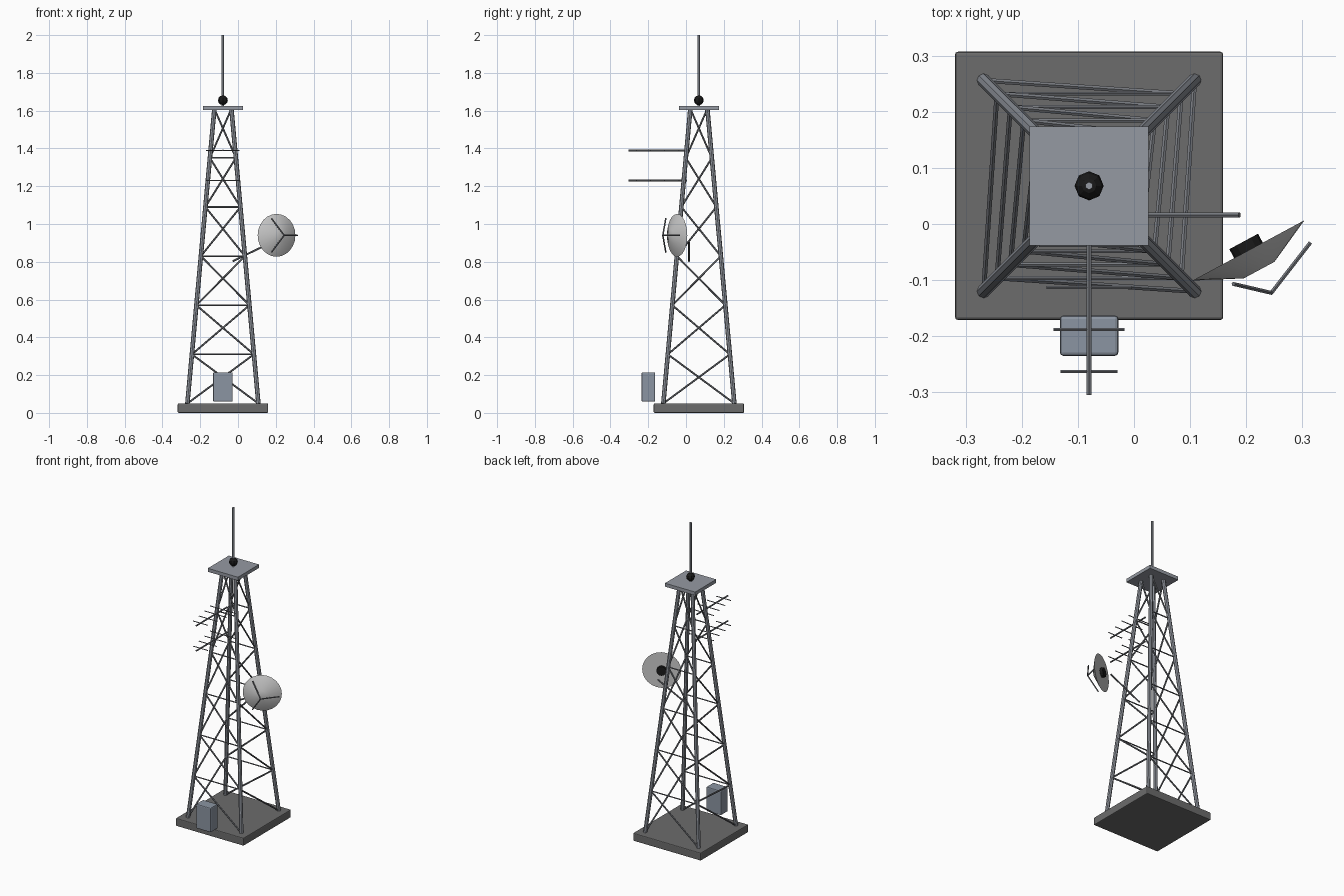
import bpy, bmesh, math
from mathutils import Matrix, Vector

if "Cube" in bpy.data.objects:
    bpy.data.objects.remove(bpy.data.objects["Cube"])

CX, CY = -0.08, 0.068


def material(name, rgb):
    m = bpy.data.materials.new(name)
    m.diffuse_color = (*rgb, 1)
    m.use_nodes = True
    m.node_tree.nodes["Principled BSDF"].inputs["Base Color"].default_value = m.diffuse_color
    return m


CONCRETE = material("concrete", (0.15, 0.15, 0.15))
STEEL = material("steel", (0.30, 0.32, 0.36))
DARK_STEEL = material("dark_steel", (0.18, 0.19, 0.21))
CABINET = material("cabinet_paint", (0.26, 0.30, 0.36))
PALE = material("pale_paint", (0.60, 0.60, 0.60))
BLACK = material("black", (0.01, 0.01, 0.01))


def make(name, bm, mat):
    mesh = bpy.data.meshes.new(name)
    bm.to_mesh(mesh)
    bm.free()
    mesh.materials.append(mat)
    ob = bpy.data.objects.new(name, mesh)
    bpy.context.collection.objects.link(ob)
    return ob


def box(name, centre, size, mat, bevel=0):
    bm = bmesh.new()
    bmesh.ops.create_cube(bm, size=1, matrix=Matrix.Translation(centre) @ Matrix.Diagonal((*size, 1)))
    ob = make(name, bm, mat)
    if bevel:
        mod = ob.modifiers.new("bevel", 'BEVEL')
        mod.width = bevel
        mod.segments = 2
    return ob


def add_rod(bm, a, b, r, sides=6):
    a, b = Vector(a), Vector(b)
    d = b - a
    rot = d.to_track_quat('Z', 'Y').to_matrix().to_4x4()
    bmesh.ops.create_cone(bm, cap_ends=True, segments=sides, radius1=r, radius2=r,
                          depth=d.length, matrix=Matrix.Translation((a + b) / 2) @ rot)


def rods(name, pairs, r, mat, sides=6):
    bm = bmesh.new()
    for a, b in pairs:
        add_rod(bm, a, b, r, sides)
    return make(name, bm, mat)


# Foundation and top platform
box("foundation", (CX, CY, 0.025), (0.478, 0.478, 0.05), CONCRETE, 0.005)
box("top_platform", (CX, CY, 1.614), (0.212, 0.212, 0.022), STEEL)

# Tapered legs; corners run clockwise seen from above
CORNERS = [(-1, -1), (-1, 1), (1, 1), (1, -1)]
Z0, Z1, PANELS = 0.05, 1.61, 6


def corner(i, z):
    h = 0.188 - 0.143 * (z - Z0) / (Z1 - Z0)
    sx, sy = CORNERS[i % 4]
    return (CX + sx * h, CY + sy * h, z)


rods("legs", [(corner(i, Z0), corner(i, Z1)) for i in range(4)], 0.012, STEEL, 8)

# One diagonal per face and panel, all winding the same way
levels = [Z0 + (Z1 - Z0) * k / PANELS for k in range(PANELS + 1)]
rods("diagonal_braces",
     [(corner(i, a), corner(i + 1, b)) for a, b in zip(levels, levels[1:]) for i in range(4)],
     0.005, DARK_STEEL)
# Horizontal braces on front and back
rods("horizontal_braces",
     [(corner(i, z), corner(i + 1, z)) for z in levels[1:-1] for i in (1, 3)],
     0.004, DARK_STEEL)

# Mast with beacon
rods("mast", [((CX, CY, 1.62), (CX, CY, 2.0))], 0.007, STEEL)
bm = bmesh.new()
bmesh.ops.create_uvsphere(bm, u_segments=8, v_segments=6, radius=0.026,
                          matrix=Matrix.Translation((CX, CY, 1.655)))
make("beacon", bm, BLACK)

# Equipment cabinet
box("equipment_cabinet", (CX, -0.199, 0.137), (0.104, 0.072, 0.156), CABINET, 0.006)

# Two comb antennas on the front
for name, z in (("lower_antenna", 1.23), ("upper_antenna", 1.39)):
    bm = bmesh.new()
    add_rod(bm, (CX, -0.305, z), (CX, 0.005, z), 0.005)
    for k in range(4):
        y, half = -0.038 - 0.075 * k, 0.089 - 0.0128 * k
        add_rod(bm, (CX - half, y, z), (CX + half, y, z), 0.003)
    make(name, bm, DARK_STEEL)

# Dish frame: local x across the rim, y up, z facing forward
ang = math.radians(28.3)
u = Vector((math.cos(ang), math.sin(ang), 0))
v = Vector((0, 0, 1))
n = u.cross(v)
frame = Matrix.Translation((0.204, -0.047, 0.94)) @ Matrix((u, v, n)).transposed().to_4x4()

# Dish reflector
bm = bmesh.new()
bmesh.ops.create_cone(bm, cap_ends=True, segments=24, radius1=0.1135, radius2=0.031, depth=0.04,
                      matrix=frame @ Matrix.Translation((0, 0, 0.02)))
dish = make("dish", bm, PALE)
bpy.context.view_layer.objects.active = dish
dish.select_set(True)
bpy.ops.object.shade_smooth_by_angle(angle=math.radians(35))
dish.select_set(False)

# Dish hub, feed struts and support arm
bm = bmesh.new()
bmesh.ops.create_cone(bm, cap_ends=True, segments=12, radius1=0.029, radius2=0.029, depth=0.036, matrix=frame)
make("dish_hub", bm, BLACK)
tip = frame @ Vector((0, 0, 0.086))
rods("feed_struts",
     [(frame @ Vector((0.104 * math.cos(t), 0.104 * math.sin(t), 0.04)), tip)
      for t in (0, math.tau / 3, 2 * math.tau / 3)], 0.004, DARK_STEEL)
rods("dish_arm", [((-0.028, 0.016, 0.803), (0.188, 0.016, 0.908))], 0.005, DARK_STEEL)
